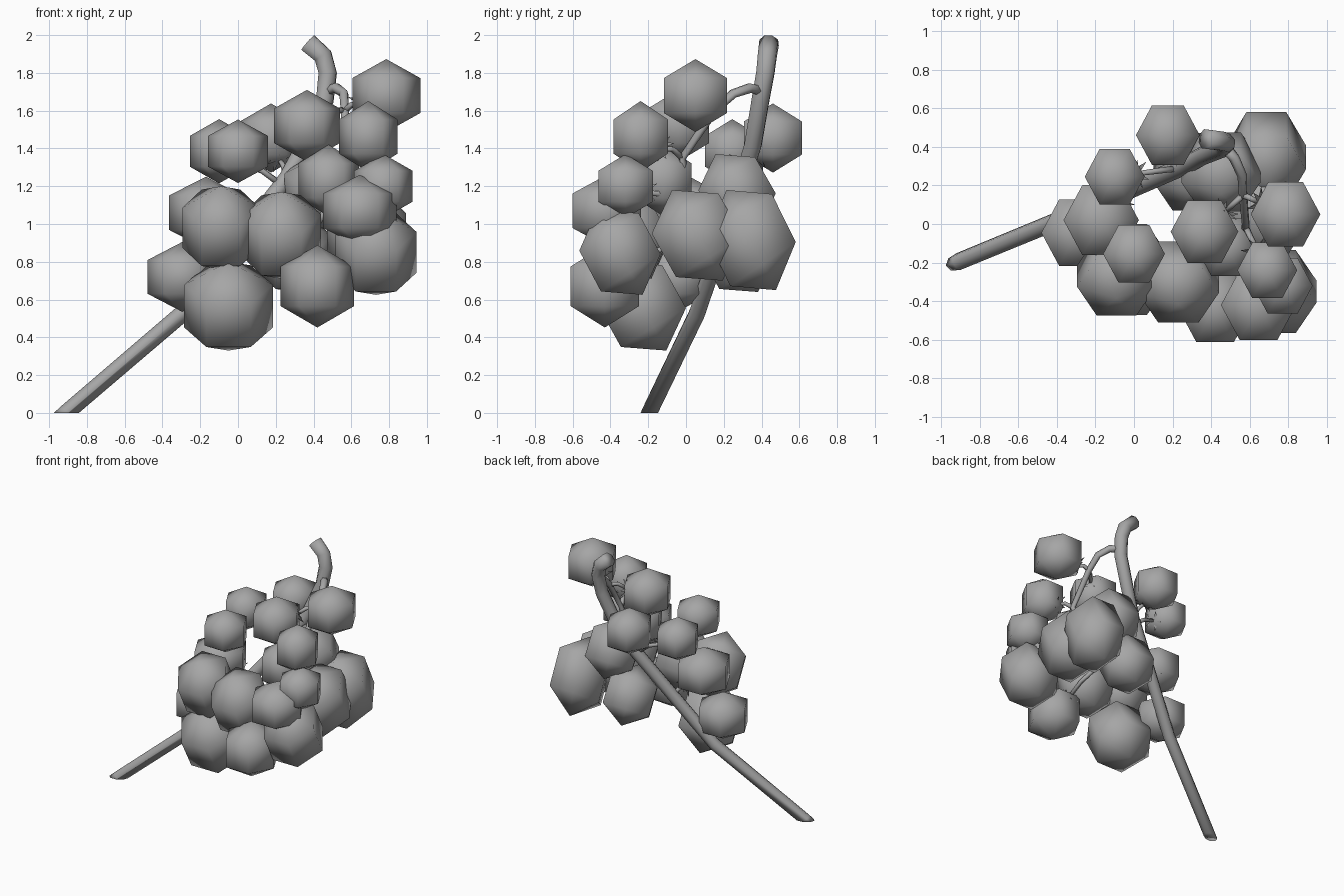
import bpy, bmesh, math
from mathutils import Vector, Matrix

if "Cube" in bpy.data.objects:
    bpy.data.objects.remove(bpy.data.objects["Cube"])

GREY = bpy.data.materials.new("dark_grey")
GREY.diffuse_color = (0.38, 0.38, 0.38, 1)
GREY.use_nodes = True
GREY.node_tree.nodes["Principled BSDF"].inputs["Base Color"].default_value = GREY.diffuse_color


def new_object(name, bm):
    mesh = bpy.data.meshes.new(name)
    bmesh.ops.recalc_face_normals(bm, faces=bm.faces)
    for f in bm.faces:
        f.smooth = True
    bm.to_mesh(mesh)
    bm.free()
    mesh.materials.append(GREY)
    obj = bpy.data.objects.new(name, mesh)
    bpy.context.collection.objects.link(obj)
    return obj


def berry(name, centre, half, tilt):
    """Six sided, three ring sphere, tilted about x and fitted to its half extents."""
    rot = Matrix.Rotation(math.radians(tilt), 3, 'X')
    pts = [Vector((0, 0, 1)), Vector((0, 0, -1))]
    for z in (0.48, -0.48):
        for i in range(6):
            a = i * math.pi / 3
            pts.append(Vector((0.88 * math.cos(a), 0.88 * math.sin(a), z)))
    pts = [rot @ p for p in pts]
    ext = [max(abs(p[k]) for p in pts) for k in range(3)]
    bm = bmesh.new()
    v = [bm.verts.new([centre[k] + p[k] / ext[k] * half[k] for k in range(3)]) for p in pts]
    for i in range(6):
        j = (i + 1) % 6
        bm.faces.new((v[0], v[2 + i], v[2 + j]))
        bm.faces.new((v[2 + i], v[8 + i], v[8 + j], v[2 + j]))
        bm.faces.new((v[1], v[8 + j], v[8 + i]))
    return new_object(name, bm)


def tube(name, path, r0, r1, sides=8, floor=False):
    """Tapered tube swept along a path, optionally cut flat at the floor."""
    pts = [Vector(p) for p in path]
    bm = bmesh.new()
    rings = []
    for i, p in enumerate(pts):
        r = r0 + (r1 - r0) * i / (len(pts) - 1)
        t = (pts[min(i + 1, len(pts) - 1)] - pts[max(i - 1, 0)]).normalized()
        u = t.cross(Vector((0.3, -0.9, 0.1))).normalized()
        w = t.cross(u)
        angles = [k * math.tau / sides for k in range(sides)]
        rings.append([bm.verts.new(p + r * (u * math.cos(a) + w * math.sin(a))) for a in angles])
    for a, b in zip(rings, rings[1:]):
        for k in range(sides):
            m = (k + 1) % sides
            bm.faces.new((a[k], a[m], b[m], b[k]))
    bm.faces.new(rings[0])
    bm.faces.new(rings[-1])
    if floor:
        geom = bm.verts[:] + bm.edges[:] + bm.faces[:]
        bmesh.ops.bisect_plane(bm, geom=geom, plane_co=(0, 0, 0), plane_no=(0, 0, 1),
                               clear_inner=True)
        bmesh.ops.holes_fill(bm, edges=[e for e in bm.edges if e.is_boundary], sides=0)
    return new_object(name, bm)


def calyx(name, centre, axis, size=0.08):
    """Five pointed leafy star where a stalk meets a berry."""
    q = Vector((0, 0, 1)).rotation_difference(axis.normalized())
    bm = bmesh.new()
    mid = bm.verts.new(centre)
    rim = []
    for i in range(10):
        a = i * math.pi / 5
        r = size * (0.4 if i % 2 else 1)
        p = Vector((r * math.cos(a), r * math.sin(a), -0.02 if i % 2 else 0.02))
        rim.append(bm.verts.new(centre + q @ p))
    for i in range(10):
        bm.faces.new((mid, rim[i], rim[(i + 1) % 10]))
    return new_object(name, bm)


# Berries: centre x, y, z, half width, half height
BERRIES = [
    (.785, .05, 1.68, .18, .193), (.69, -.24, 1.463, .155, .188), (.365, -.04, 1.52, .175, .19),
    (0, -.155, 1.385, .16, .168), (.77, -.32, 1.2, .155, .17), (-.1, .245, 1.385, .155, .17),
    (.175, .46, 1.455, .165, .183), (.48, -.12, 1.23, .16, .19), (.45, .27, 1.17, .205, .2),
    (-.09, -.27, .98, .205, .22), (.645, -.42, 1.07, .195, .19), (.23, -.3, .94, .21, .23),
    (-.17, .02, 1.06, .195, .19), (-.295, -.045, .72, .185, .185), (-.05, -.235, .565, .235, .235),
    (.42, -.43, .67, .195, .218), (.73, -.35, .85, .215, .225), (.68, .06, .94, .21, .24),
    (.685, .345, .915, .205, .265), (.3, .27, .84, .2, .2),
]
for n, (x, y, z, w, h) in enumerate(BERRIES):
    # the larger berries lean forward, the tallest ones are also deeper
    depth = w * (1.15 if h >= .24 else 1 if w >= .2 else .93)
    berry(f"berry_{n + 1}", (x, y, z), (w, depth, h), 30 if w >= .2 else 0)

# Main stem, leaning from the floor up to the hooked top
tube("main_stem",
     [(-1.02, -.24, -.1), (-.91, -.195, 0), (-.29, .06, .53), (.26, .3, 1.24),
      (.36, .355, 1.42), (.46, .395, 1.66), (.475, .42, 1.8), (.45, .43, 1.89),
      (.37, .44, 1.96)], .043, .054, floor=True)

# Fruiting branch arching forward and down into the bunch
BRANCH = [(.465, .41, 1.7), (.52, .34, 1.72), (.56, .25, 1.69), (.565, .15, 1.6),
          (.58, -.02, 1.35), (.48, .02, 1.1), (.36, -.05, .9)]
tube("fruit_branch", BRANCH, .03, .016, sides=6)

# Stalks to the outer berries, each ending in a leafy star: branch points, then stem heights
STALKS = [(Vector(BRANCH[i]), b) for i, b in ((3, 0), (4, 1), (3, 2), (5, 4), (6, 15))]
low, high = Vector((-.29, .06, .53)), Vector((.26, .3, 1.24))
STALKS += [(low.lerp(high, f), b) for f, b in ((1, 6), (.5, 12), (.95, 5))]
for n, (start, b) in enumerate(STALKS):
    centre = Vector(BERRIES[b][:3])
    out = start - centre
    end = centre + out.normalized() * BERRIES[b][3] * .93
    mid = (start + end) / 2 + Vector((0, 0, .02))
    tube(f"stalk_{n + 1}", [start, mid, end], .018, .014, sides=5)
    calyx(f"calyx_{n + 1}", end, out)
